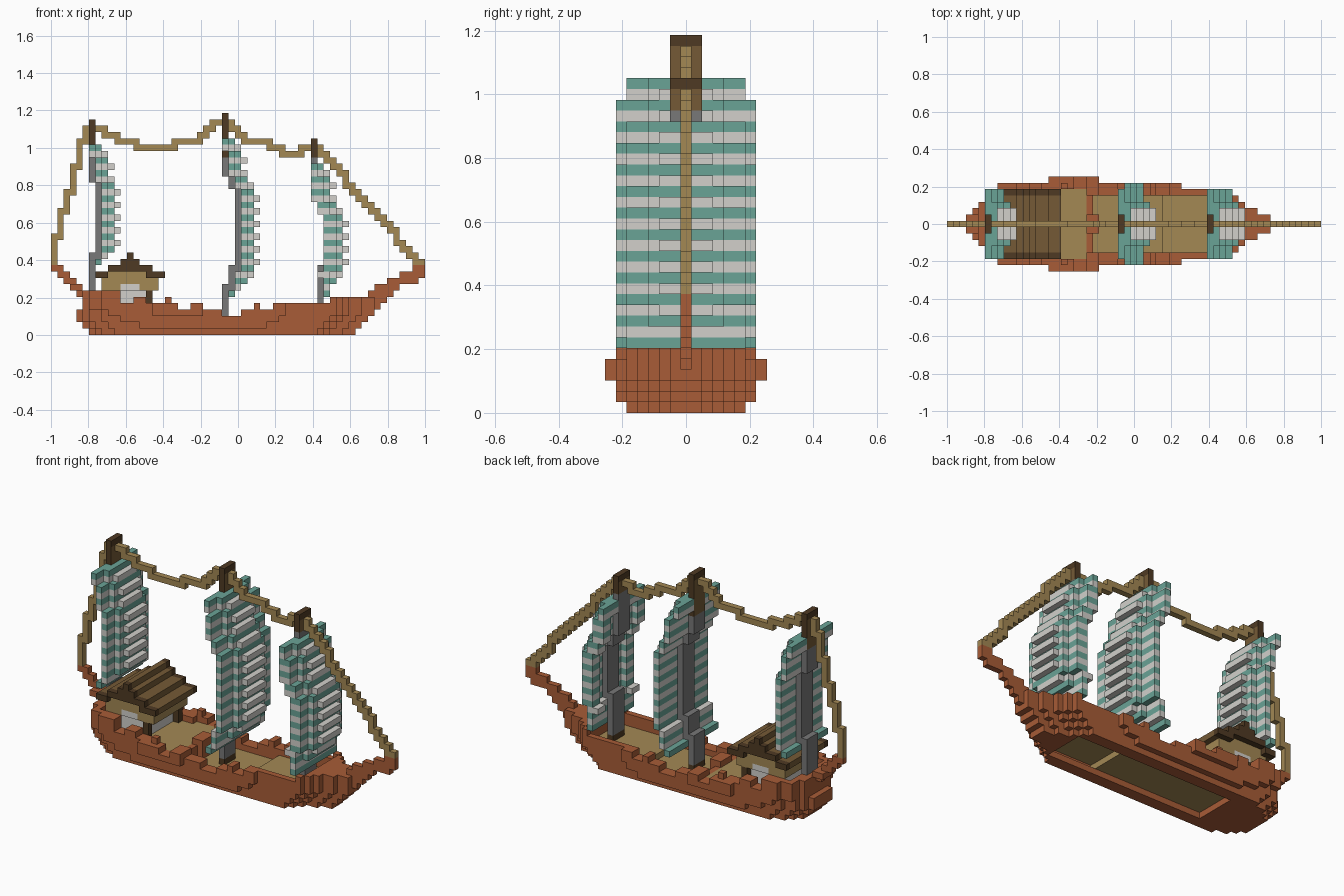
import bpy, bmesh
from mathutils import Vector

if "Cube" in bpy.data.objects:
    bpy.data.objects.remove(bpy.data.objects["Cube"])

V = 2 / 59  # block size


def material(name, hexcode):
    rgb = [int(hexcode[n:n + 2], 16) / 255 for n in (0, 2, 4)]
    lin = [c / 12.92 if c < 0.04 else ((c + 0.055) / 1.055) ** 2.4 for c in rgb]
    m = bpy.data.materials.new(name)
    m.use_nodes = True
    m.diffuse_color = (*lin, 1)
    m.node_tree.nodes["Principled BSDF"].inputs["Base Color"].default_value = (*lin, 1)
    return m


RED = material("red wood", "A85C37")
TAN = material("tan wood", "A38854")
BROWN = material("brown wood", "755A36")
DARK = material("dark wood", "4F3A23")
TEAL = material("teal cloth", "6AA396")
WHITE = material("pale cloth", "D2D0CB")
GREY = material("grey mast", "787878")

AXES = [Vector(a) for a in ((1, 0, 0), (0, 1, 0), (0, 0, 1))]


def box(x0, x1, y0, y1, z0, z1):
    """Blocks in inclusive index ranges."""
    return {(x, y, z) for x in range(x0, x1 + 1)
            for y in range(y0, y1 + 1) for z in range(z0, z1 + 1)}


def wide(x0, x1, half, z0, z1):
    return box(x0, x1, -half, half, z0, z1)


def build(name, cells, mats, rule=lambda c, n: 0):
    """Mesh only the exposed faces of a set of blocks."""
    bm = bmesh.new()
    verts = {}

    def vert(p):
        key = tuple(round(v * 2) for v in p)
        if key not in verts:
            verts[key] = bm.verts.new(((p.x - 29) * V, p.y * V, (p.z + 0.5) * V))
        return verts[key]

    for c in sorted(cells):
        for a in range(3):
            for s in (1, -1):
                n = AXES[a] * s
                if tuple(int(v) for v in Vector(c) + n) in cells:
                    continue
                u, w = AXES[(a + 1) % 3] / 2, AXES[(a + 2) % 3] / 2 * s
                mid = Vector(c) + n / 2
                f = bm.faces.new([vert(mid + q) for q in (-u - w, u - w, u + w, w - u)])
                f.material_index = rule(c, n)
    mesh = bpy.data.meshes.new(name)
    bm.to_mesh(mesh)
    bm.free()
    for m in mats:
        mesh.materials.append(m)
    ob = bpy.data.objects.new(name, mesh)
    bpy.context.collection.objects.link(ob)


# Hull: stacked layers that round in at the bow and stern, more so low down
STERN = [6, 5, 4, 4, 5, 5, 5]
STERN_TAPER = [2, 3, 4, 4, 5]
BOW_TAPER = [4, 3, 2, 2, 1, 1]


def hull_half(x, z):
    ahead = x + max(0, 3 - z) - 45
    if ahead >= 0:
        return BOW_TAPER[ahead] if ahead < len(BOW_TAPER) else 0
    behind = x - STERN[z]
    if z < 4 and behind < len(STERN_TAPER):
        return STERN_TAPER[behind]
    if behind == 0:
        return 3
    if z in (3, 4) and 16 <= x <= 23:
        return 7
    inset = max(0, 3 - z) * 3
    return 6 if z and 8 + inset <= x <= 36 - inset // 2 else 5


# Rail height as (last x, height) runs from stern to bow
RAIL = [(10, 7), (12, 5), (14, 6), (17, 5), (18, 6), (19, 5), (21, 4), (23, 5), (26, 4),
        (29, 3), (31, 4), (32, 5), (34, 4), (43, 5), (59, 6)]


def rail(x):
    return next(h for last, h in RAIL if x <= last)


hull = set()
for z in range(7):
    for x in range(STERN[z], 48 + z):
        half = hull_half(x, z)
        if z < rail(x):
            inner = min(3 if z == 0 else 4, half - 1)
            if z > 2 and 18 <= x <= 21:
                inner = 5
            closed = x < 7 or x > 44 or (z == 0 and not 14 <= x <= 42)
            hull |= {(x, y, z) for y in range(-half, half + 1)
                     if closed or abs(y) > inner}
for z in range(6, 11):                      # stem and stern posts
    hull |= wide(max(44 + z, 2 * z + 37), min(47 + z + (z > 7) * 2, 58), 0, z, z)
    hull |= wide(10 - z, 11 - z, 0, z, z)
hull |= wide(3, 4, 1, 7, 7) | wide(57, 58, 0, 10, 10)
hull |= wide(22, 22, 4, 2, 3) | wide(22, 23, 1, 2, 4)   # cross rail
build("hull", hull, [RED])

# Decks: raised stern deck, low waist, fore deck
deck = wide(9, 33, 4, 1, 1) | wide(34, 44, 4, 2, 2) | wide(9, 21, 4, 2, 2)
deck |= wide(7, 17, 4, 3, 3) | wide(18, 21, 5, 3, 3)
build("deck", deck - hull, [TAN])

# Cabin with stepped roof; the doorway rises into the beams
build("cabin_walls", wide(10, 14, 3, 4, 6), [WHITE])
build("cabin_beams", wide(8, 16, 4, 7, 8) | wide(9, 14, 4, 9, 9), [TAN, WHITE],
      lambda c, n: int(c[2] == 7 and 11 <= c[0] <= 13 and abs(n.y) > 0.5))
posts = set()
for x in (9, 15):
    for y in (-4, 4):
        posts |= box(x, x, y, y, 4, 6)
build("cabin_posts", posts, [DARK])
roof = wide(7, 8, 5, 9, 9) | wide(15, 17, 5, 9, 9)
for z, reach in ((10, 3), (11, 1), (12, 0)):
    roof |= wide(12 - reach, 12 + reach, 5, z, z)
build("cabin_roof", roof, [BROWN, DARK], lambda c, n: int(abs(c[1]) == 5))


# Masts bow forward in the middle; each carries a striped sail.
# A wrapped sail has side wings that reach back around its mast.
def mast_and_sail(name, top_x, amp, foot, top, lo, hi, half, wrap=0):
    def mast_x(z):
        if z <= lo:
            return top_x + wrap
        if z >= hi - 5:
            return top_x
        return top_x + min(1 if z < lo + 4 or z >= hi - 7 else 2, amp)

    cap_z = min(28, top - 2)
    mast = set()
    for z in range(foot, cap_z):
        x0, x1 = sorted((mast_x(z), mast_x(z - 1)))
        mast |= wide(x0, x1, 1, z, z)
    build(name + "_mast", mast, [GREY])
    foot_x = top_x + wrap
    build(name + "_mast_foot", wide(foot_x, foot_x, 1, foot - 1, foot - 1), [DARK])
    cap = wide(top_x, top_x, 1, cap_z, top)
    build(name + "_mast_top", cap, [BROWN, DARK],
          lambda c, n: int(c[2] == top or abs(n.y) > 0.5))

    sail = set()
    for z in range(lo, hi + 1):
        x = mast_x(z) + 1
        head = int(z >= hi - 1)             # the head folds back to the mast
        bulge = int(lo + 2 <= z <= hi - 2)
        slat = (hi - z) % 2 * int(z > lo + 2)
        w = half - (half > 5 and z > hi - 2)
        sail |= wide(x - head, x - head, w, z, z)
        sail |= wide(x, x + bulge, 3, z, z) | wide(x, x + bulge + slat, 2, z, z)
        if wrap and z > lo + 2:
            sail |= wide(x - 1, x - 1, w, z, z) - wide(x - 1, x - 1, 3, z, z)
        if bulge:                           # hollow behind the belly
            sail -= wide(x, x, 1, z, z)
    build(name + "_sail", sail - mast - cap, [TEAL, WHITE],
          lambda c, n: (hi - c[2]) % 2)


mast_and_sail("rear", 6, 1, 4, 33, 11, 29, 5)
mast_and_sail("main", 27, 2, 3, 34, 6, 30, 6)
mast_and_sail("fore", 41, 2, 4, 30, 6, 26, 5, wrap=1)


# Rigging: stair-stepped ropes in the centre plane
def rope(name, points):
    cells = set()
    for (x0, z0), (x1, z1) in zip(points, points[1:]):
        n = max(abs(x1 - x0), abs(z1 - z0))
        px = x0
        for s in range(n + 1):
            x, z = round(x0 + (x1 - x0) * s / n), round(z0 + (z1 - z0) * s / n)
            cells |= {(x, 0, z), (px, 0, z)}
            px = x
    build(name, cells, [TAN])


rope("stern_rope", [(0, 11), (0, 13), (2, 20), (4, 27), (5, 32)])
rope("rear_rope", [(7, 32), (9, 31), (12, 30), (14, 29), (19, 29), (20, 30),
                   (23, 30), (26, 33)])
rope("middle_rope", [(28, 33), (31, 30), (33, 30), (35, 29), (38, 28), (40, 29)])
rope("bow_rope", [(42, 29), (58, 11)])
